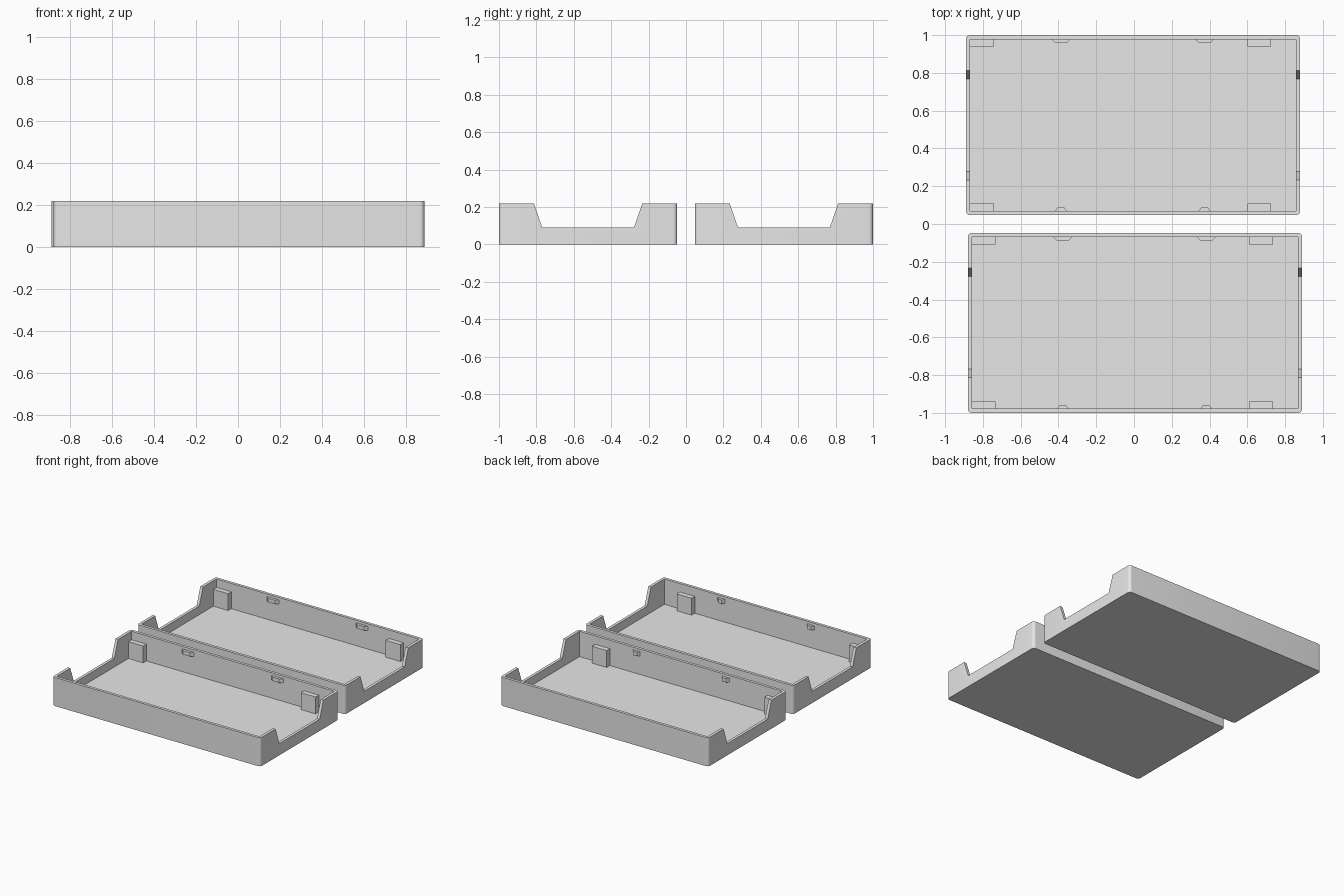
import bpy, bmesh

if "Cube" in bpy.data.objects:
    bpy.data.objects.remove(bpy.data.objects["Cube"])

grey = bpy.data.materials.new("plain grey")
grey.diffuse_color = (0.8, 0.8, 0.8, 1)
grey.use_nodes = True
grey.node_tree.nodes["Principled BSDF"].inputs["Base Color"].default_value = grey.diffuse_color

HX, HY, H = 0.885, 0.4765, 0.22      # tray half width, half depth, height
WALL, FLOOR = 0.022, 0.025
IX, IY = HX - WALL, HY - WALL


def prism(name, pts, lo, hi, axis="z", loc=(0, 0, 0)):
    """Extrude a closed 2D outline along z (xy outline) or x (yz outline)."""
    place = (lambda p, t: (p[0], p[1], t)) if axis == "z" else (lambda p, t: (t, p[0], p[1]))
    bm = bmesh.new()
    a = [bm.verts.new(place(p, lo)) for p in pts]
    b = [bm.verts.new(place(p, hi)) for p in pts]
    bm.faces.new(a)
    bm.faces.new(b)
    for i in range(len(pts)):
        j = (i + 1) % len(pts)
        bm.faces.new((a[i], a[j], b[j], b[i]))
    bmesh.ops.recalc_face_normals(bm, faces=bm.faces[:])
    me = bpy.data.meshes.new(name)
    bm.to_mesh(me)
    bm.free()
    me.materials.append(grey)
    ob = bpy.data.objects.new(name, me)
    ob.location = loc
    bpy.context.collection.objects.link(ob)
    return ob


def rect(x0, x1, y0, y1):
    return [(x0, y0), (x1, y0), (x1, y1), (x0, y1)]


def select(ob):
    bpy.ops.object.select_all(action="DESELECT")
    ob.select_set(True)
    bpy.context.view_layer.objects.active = ob


def cut(ob, cutter):
    m = ob.modifiers.new("cut", "BOOLEAN")
    m.operation, m.solver, m.object = "DIFFERENCE", "EXACT", cutter
    select(ob)
    bpy.ops.object.modifier_apply(modifier=m.name)
    bpy.data.objects.remove(cutter)


def tray(label, loc):
    # outer body with rounded upright edges
    shell = prism(label + "_shell", rect(-HX, HX, -HY, HY), 0, H, loc=loc)
    bm = bmesh.new()
    bm.from_mesh(shell.data)
    upright = [e for e in bm.edges if abs(e.verts[0].co.z - e.verts[1].co.z) > 0.1]
    bmesh.ops.bevel(bm, geom=upright, offset=0.022, segments=6, profile=0.5, affect="EDGES")
    bm.to_mesh(shell.data)
    bm.free()
    # hollow interior, then the sloped openings in both end walls
    cut(shell, prism("cavity_cutter", rect(-IX, IX, -IY, IY), FLOOR, H + 0.1, loc=loc))
    s = 0.045 / 0.13 * 0.1
    opening = [(-0.245, 0.09), (0.245, 0.09), (0.29 + s, H + 0.1), (-0.29 - s, H + 0.1)]
    cut(shell, prism("opening_cutter", opening, -1, 1, "x", loc))
    select(shell)
    bpy.ops.object.shade_smooth_by_angle()

    for side, sy in (("back", 1), ("front", -1)):
        # support blocks standing on the floor against the long walls
        for end, x0, x1 in (("left", -0.866, -0.737), ("right", 0.605, 0.731)):
            y = sorted((sy * (IY + 0.004), sy * 0.416))
            prism(f"{label}_{side}_{end}_block", rect(x0, x1, *y), FLOOR - 0.005, 0.155, loc=loc)
        # tapered snap clips near the rim, wide on the back wall
        w, n = (0.053, 0.03) if sy > 0 else (0.033, 0.016)
        for end, x in (("left", -0.382), ("right", 0.378)):
            wall, tip = sy * (IY + 0.002), sy * (IY - 0.02)
            pts = [(x - w, wall), (x - n, tip), (x + n, tip), (x + w, wall)]
            prism(f"{label}_{side}_{end}_clip", pts, 0.17, 0.2, loc=loc)


tray("rear_tray", (-0.005, 0.5235, 0))
tray("near_tray", (0.005, -0.5235, 0))
